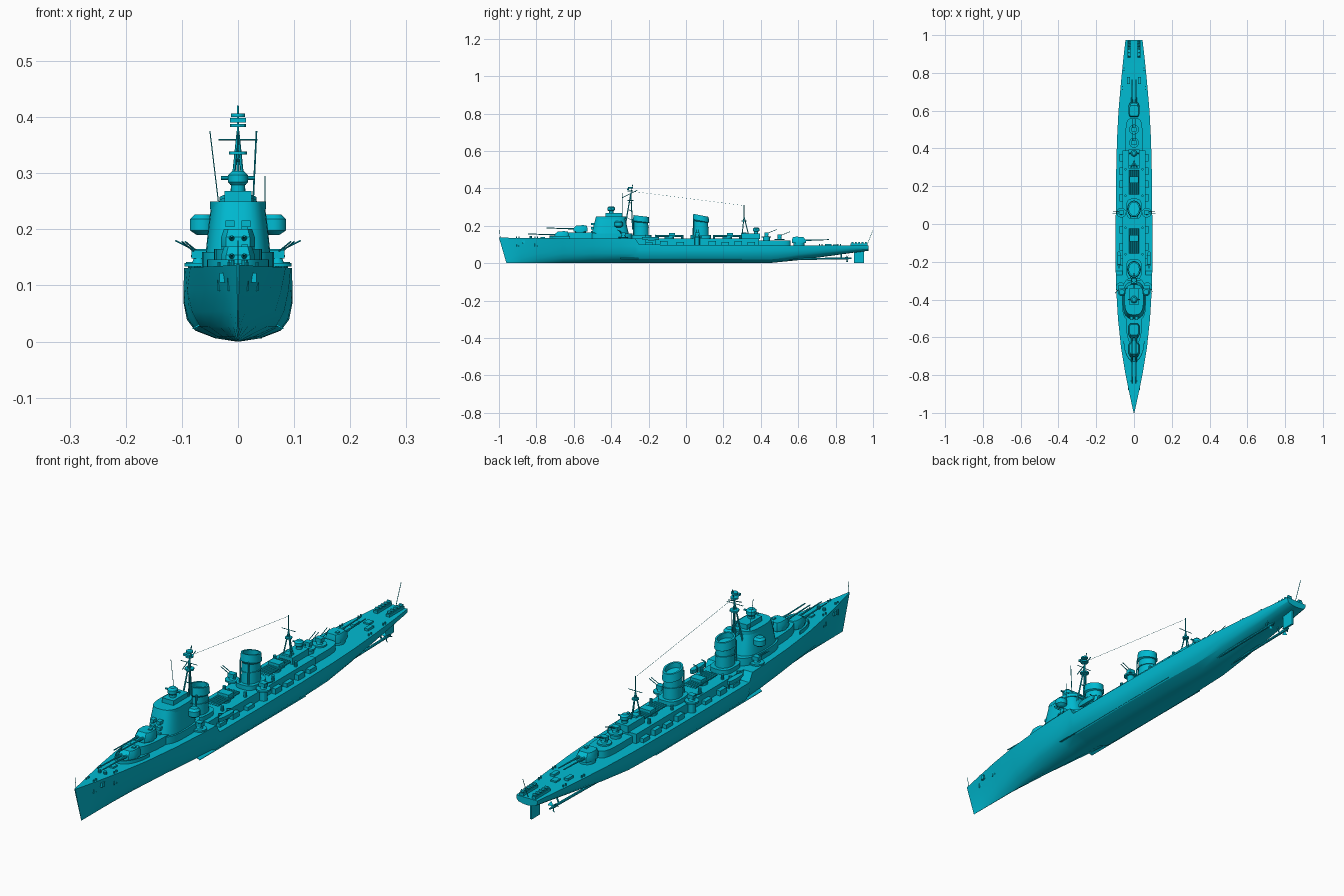
import bpy, bmesh, math
from mathutils import Vector

if "Cube" in bpy.data.objects:
    bpy.data.objects.remove(bpy.data.objects["Cube"])

mat = bpy.data.materials.new("cyan_paint")
mat.diffuse_color = (0.0, 0.5, 0.65, 1)
mat.use_nodes = True
mat.node_tree.nodes["Principled BSDF"].inputs["Base Color"].default_value = mat.diffuse_color

def make(name, verts, faces):
    me = bpy.data.meshes.new(name)
    me.from_pydata(verts, [], faces)
    bm = bmesh.new(); bm.from_mesh(me)
    bmesh.ops.remove_doubles(bm, verts=bm.verts, dist=1e-6)
    bmesh.ops.recalc_face_normals(bm, faces=bm.faces)
    bm.to_mesh(me); bm.free()
    me.materials.append(mat)
    ob = bpy.data.objects.new(name, me)
    bpy.context.collection.objects.link(ob)
    return ob

def loft(name, rings):
    n = len(rings[0])
    verts = [p for r in rings for p in r]
    faces = [(i*n+j, i*n+(j+1) % n, (i+1)*n+(j+1) % n, (i+1)*n+j)
             for i in range(len(rings)-1) for j in range(n)]
    faces += [tuple(range(n)), tuple(range(len(verts)-n, len(verts)))]
    return make(name, verts, faces)

def oval(x, y, z, rx, ry, n=24, p=2.0, slope=0.0):
    """Superellipse ring; slope tilts it along y."""
    out = []
    for k in range(n):
        a = 2*math.pi*(k+.5)/n
        c, s = math.cos(a), math.sin(a)
        dx = math.copysign(abs(c)**(2/p), c)*rx
        dy = math.copysign(abs(s)**(2/p), s)*ry
        out.append((x+dx, y+dy, z+slope*dy))
    return out

def rect(x0, x1, y0, y1, z):
    return [(x0, y0, z), (x1, y0, z), (x1, y1, z), (x0, y1, z)]

def box(name, x, y, z0, z1, hx, hy):
    return loft(name, [rect(x-hx, x+hx, y-hy, y+hy, z) for z in (z0, z1)])

def drum(name, x, y, z0, z1, r, n=16, r2=None):
    return loft(name, [oval(x, y, z0, r, r, n), oval(x, y, z1, r2 or r, r2 or r, n)])

def rod(name, a, b, r, n=6, r2=None):
    a, b = Vector(a), Vector(b)
    d = (b-a).normalized()
    u = d.orthogonal().normalized(); v = d.cross(u)
    ring = lambda c, q: [c+(u*math.cos(2*math.pi*k/n)+v*math.sin(2*math.pi*k/n))*q for k in range(n)]
    return loft(name, [ring(a, r), ring(b, r2 or r)])

# Hull: y, half beam, keel z, deck z, fullness, stem rake
stations = [(-1, .002, 0, .137, 0, .04), (-.95, .013, 0, .136, 0, .018), (-.88, .028, 0, .135, .08, 0),
            (-.78, .048, 0, .134, .2, 0), (-.66, .068, 0, .133, .4, 0), (-.5, .085, 0, .132, .65, 0),
            (-.35, .094, 0, .131, .85, 0), (-.27, .096, 0, .131, .92, 0), (-.25, .097, 0, .099, .95, 0),
            (0, .097, 0, .098, 1, 0), (.25, .095, 0, .097, 1, 0), (.45, .09, .001, .096, .95, 0),
            (.6, .082, .016, .095, .9, 0), (.75, .069, .036, .094, .9, 0), (.88, .056, .054, .094, .95, 0),
            (.975, .045, .066, .094, 1, 0)]
T = [0, .06, .2, .4, .7, 1]
FULL = [.03, .42, .79, .94, 1, 1]
VEE = [.02, .1, .27, .47, .74, 1]
rings = []
for y, w, zk, zd, f, rake in stations:
    half = [(w*(v+(u-v)*f), y+rake*(1-t), zk+(zd-zk)*t) for t, u, v in zip(T, FULL, VEE)]
    rings.append(half+[(-a, b, c) for a, b, c in reversed(half)])
loft("hull", rings)

# Underwater fittings
box("rudder", 0, .925, .002, .07, .004, .026)
for s in (-1, 1):
    rod("propeller_shaft", (s*.035, .5, .02), (s*.035, .86, .026), .005, 8)
    rod("shaft_bracket", (s*.035, .83, .026), (s*.02, .83, .07), .003)
    rod("propeller_hub", (s*.035, .85, .026), (s*.035, .885, .026), .007, 8, .003)
    for k in range(3):
        a = k*2.094+.5
        c, d = math.cos(a), math.sin(a)
        make("propeller_blade", [(s*.035, .86, .026), (s*.035+c*.02-d*.008, .856, .026+d*.02+c*.008),
             (s*.035+c*.02+d*.008, .868, .026+d*.02-c*.008)], [(0, 1, 2)])
    loft("bilge_keel", [[(s*.068, y, .028), (s*.081, y, .022), (s*.081, y, .024), (s*.07, y, .031)] for y in (-.35, .3)])
    box("anchor", s*.028, -.87, .105, .122, .005, .008)

# Deckhouses
loft("forward_deckhouse", [oval(0, -.5, z, .043, .14, 32, 2.5) for z in (.128, .165)])
loft("midship_deckhouse", [rect(-.06, .06, -.27, .39, z) for z in (.09, .133)])
loft("aft_deckhouse", [oval(0, .44, z, .045, .12, 32, 4) for z in (.09, .122)])
box("aft_control_house", 0, .345, .13, .158, .028, .05)
loft("bridge_base", [oval(0, -.4, z, .064, .115, 32, 3) for z in (.128, .16)])
loft("bridge_tower", [oval(0, y, z, rx, ry, 32, 3) for y, z, rx, ry in
     ((-.405, .155, .058, .1), (-.405, .205, .053, .088), (-.405, .25, .047, .076))])
loft("bridge_wing", [oval(0, -.4, z, .05, .08, 32, 3) for z in (.236, .25)])
box("bridge_roof_house", 0, -.385, .25, .268, .024, .045)
for x in (-.014, .014):
    for z in (.165, .187, .21):
        box("bridge_window", x, -.497, z-.006, z+.006, .008, .012)

# Breakwater around the first turret
n = 17
arc = [(math.cos(math.pi*k/(n-1)), math.sin(math.pi*k/(n-1))) for k in range(n)]
loft("breakwater", [[(.055*c*q, -.62-.11*v*q, z) for q, z in ((1, .13), (1, .146), (.95, .146), (.95, .13))] for c, v in arc])

# Twin main turrets; d is the way they point
def turret(y, z, d, barrel):
    drum("barbette", 0, y, z-.03, z+.004, .03, 24)
    def plan(h, w, f, b):
        return [(-w*.7, y+d*f, h), (w*.7, y+d*f, h), (w, y+d*f*.45, h), (w, y-d*b*.6, h),
                (w*.7, y-d*b, h), (-w*.7, y-d*b, h), (-w, y-d*b*.6, h), (-w, y+d*f*.45, h)]
    loft("gun_turret", [plan(z+.003, .03, .038, .038), plan(z+.02, .03, .036, .038), plan(z+.035, .025, .022, .034)])
    for x in (-.011, .011):
        rod("gun_sleeve", (x, y+d*.025, z+.018), (x, y+d*.065, z+.019), .0055, 8, .004)
        rod("gun_barrel", (x, y+d*.06, z+.019), (x, y+d*barrel, z+.022), .003, 8, .0022)
    box("turret_hatch", .012, y-d*.012, z+.034, z+.039, .006, .007)
turret(-.665, .134, -1, .18)
turret(-.565, .166, -1, .18)
turret(.605, .104, 1, .16)

# Funnels with raked caps
def funnel(y, h, slope):
    loft("funnel", [oval(0, y, .128, .033, .042, 28), oval(0, y, h-.035, .03, .038, 28, 2, slope*.6),
                    oval(0, y, h-.03, .036, .044, 28, 2, slope), oval(0, y, h, .033, .041, 28, 2, slope),
                    oval(0, y, h, .026, .034, 28, 2, slope), oval(0, y, h-.02, .026, .034, 28, 2, slope)])
    loft("funnel_base", [oval(0, y, z, .042, .055, 28, 3) for z in (.13, .15)])
    loft("funnel_band", [oval(0, y, z, .034, .042, 28) for z in (.19, .194)])
    for s in (-1, 1):
        rod("steam_pipe", (s*.018, y-.042, .14), (s*.018, y-.04, h-.02), .003)
funnel(-.24, .252, -.12)
funnel(.08, .256, -.2)

# Torpedo tube mounts
for y in (-.09, .22):
    drum("torpedo_turntable", 0, y, .13, .139, .026, 20)
    for k in range(-2, 3):
        rod("torpedo_tube", (k*.0105, y-.065, .146), (k*.0105, y+.065, .146), .0052, 10)
    box("torpedo_shield", 0, y+.015, .139, .161, .024, .017)

# Anti-aircraft mounts: position, way pointed, spread outward
def aa_gun(x, y, z, ox, oy):
    drum("aa_platform", x, y, z-.006, z, .026, 16)
    drum("aa_pedestal", x, y, z, z+.01, .012, 12, .009)
    box("aa_shield", x, y, z+.008, z+.023, .013, .011)
    for k in (-.006, .006):
        q = (x+k*abs(oy), y+k*abs(ox), z+.016)
        rod("aa_barrel", q, (q[0]+ox*.045, q[1]+oy*.055, q[2]+.022), .0015, 6)
for s in (-1, 1):
    aa_gun(s*.067, .06, .142, s, 0)
    drum("aa_support", s*.067, .06, .09, .137, .015, 12)
    aa_gun(s*.07, -.335, .14, s*.6, -.5)
    # Sponson directors beside the bridge
    loft("sponson", [oval(s*.064, -.36, z, r, r, 14) for z, r in ((.19, .01), (.198, .022), (.218, .022), (.226, .014))])
    box("sponson_arm", s*.045, -.36, .195, .203, .02, .012)
aa_gun(0, .5, .13, 0, 1)
aa_gun(0, .43, .142, 0, 1)
drum("aa_tower", 0, .43, .12, .137, .02, 16)

# Fire directors
def director(y, z, r):
    drum("director_base", 0, y, z, z+r*.8, r*.7, 16)
    loft("director_head", [oval(0, y, z+r*a, r*b, r*b*1.1, 16) for a, b in ((.7, .75), (1, 1), (1.7, 1), (2.1, .6))])
    rod("rangefinder", (-r*1.7, y, z+r*1.4), (r*1.7, y, z+r*1.4), r*.2, 8)
director(-.4, .266, .018)
director(.375, .157, .016)
box("searchlight_stand", 0, .31, .13, .165, .014, .014)

# Fore mast: tripod, braces, radar platforms
apex = (0, -.295, .375)
feet = [(-.017, -.325, .2), (.017, -.325, .2), (0, -.285, .18)]
for f in feet:
    rod("fore_mast_leg", f, apex, .0035, 6, .0025)
for t in (.25, .5, .72):
    q = [Vector(f).lerp(Vector(apex), t) for f in feet]
    for k in range(3):
        rod("fore_mast_brace", q[k], q[(k+1) % 3], .0015, 5)
for z, r in ((.333, .017), (.382, .015), (.4, .013)):
    drum("radar_platform", 0, -.297, z, z+.006, r, 12)
rod("fore_topmast", (0, -.295, .37), (0, -.285, .42), .002)
rod("fore_yard", (-.035, -.3, .36), (.035, -.3, .36), .0013)
box("radar_aerial", 0, -.31, .39, .398, .014, .006)
rod("radar_arm", (0, -.34, .35), (0, -.26, .39), .0018)

# Aft mast
for f in ((-.018, .3, .15), (.018, .3, .15), (0, .335, .15)):
    rod("aft_mast_leg", f, (0, .31, .25), .0025)
rod("aft_topmast", (0, .31, .24), (0, .31, .312), .002)
rod("aft_yard", (-.03, .31, .255), (.03, .31, .255), .0013)
drum("aft_mast_platform", 0, .31, .222, .227, .013, 12)

# Whip aerials, staffs and aerial wire
rod("whip_aerial_left", (-.035, -.34, .25), (-.05, -.34, .375), .001, 5)
rod("whip_aerial_right", (.027, -.34, .25), (.033, -.34, .375), .0016, 5)
rod("whip_aerial_side", (.048, -.35, .2), (.048, -.35, .295), .001, 5)
rod("jack_staff", (0, -.993, .135), (0, -.997, .18), .001, 5)
rod("flag_staff", (0, .965, .09), (0, .999, .175), .0012, 5)
rod("aerial_wire", (0, -.295, .385), (0, .31, .308), .0005, 4)

# Deck fittings on both sides
for s in (-1, 1):
    for y, x in ((-.9, .016), (-.8, .034), (.72, .062), (.82, .053)):
        for dy in (-.007, .007):
            drum("bollard", s*x, y+dy, .09, .142 if y < 0 else .103, .003, 8)
    for k, y in enumerate((-.2, -.12, -.03, .14, .21, .28, .35)):
        box("deck_locker", s*.069, y, .095, .112+.006*(k % 2), .008, .02)
    for y in (-.16, -.02, .15, .29):
        drum("ventilator", s*.045, y, .13, .152, .006, 10)
    # Boats on davits
    loft("ship_boat", [[(s*.08+a*w, y, .128+b) for a, b in ((-1, .012), (1, .012), (.6, -.006*w/.011), (-.6, -.006*w/.011))]
         for y, w in ((-.235, .002), (-.215, .009), (-.185, .011), (-.155, .009), (-.145, .005))])
    for y in (-.215, -.165):
        rod("davit", (s*.068, y, .095), (s*.068, y, .15), .0018)
        rod("davit_arm", (s*.068, y, .15), (s*.084, y, .153), .0018)
    # Depth charge racks at the stern
    box("depth_charge_rack", s*.026, .925, .09, .104, .008, .045)
    for k in range(5):
        rod("depth_charge", (s*.019, .89+k*.018, .108), (s*.033, .89+k*.018, .108), .006, 8)
    drum("capstan", s*.012, -.83, .13, .145, .006, 10)
    box("aft_locker", s*.03, .76, .09, .103, .008, .018)
box("stern_hatch", 0, .8, .09, .1, .012, .014)
box("bow_hatch", 0, -.765, .13, .14, .01, .012)

bpy.ops.object.select_all(action='SELECT')
bpy.context.view_layer.objects.active = bpy.data.objects["hull"]
bpy.ops.object.shade_smooth_by_angle(angle=math.radians(30))
